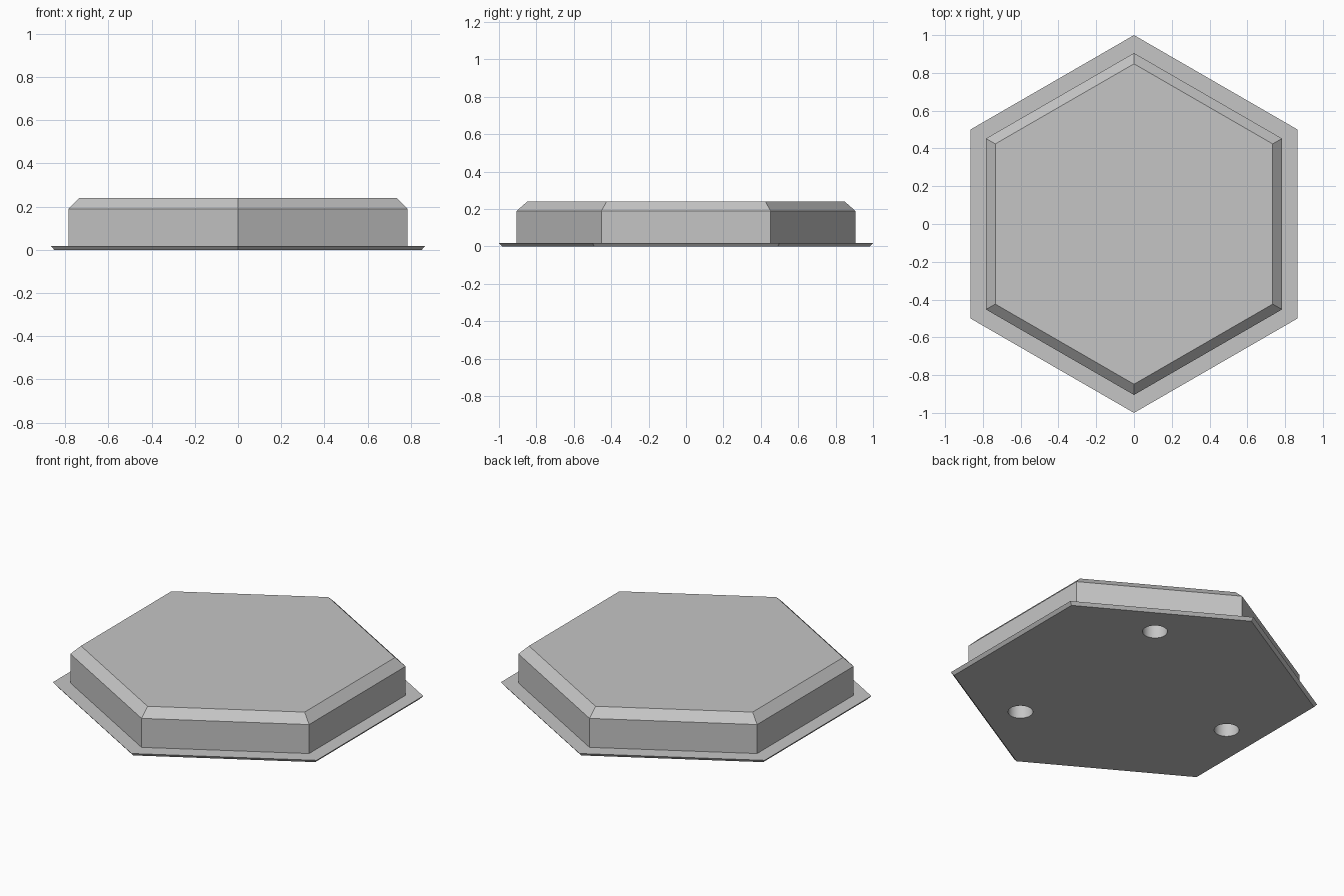
import bpy, bmesh, math

cube = bpy.data.objects.get("Cube")
if cube:
    bpy.data.objects.remove(cube, do_unlink=True)

grey = bpy.data.materials.new("light_grey")
grey.use_nodes = True
colour = (0.56, 0.56, 0.56, 1)
grey.diffuse_color = colour
for node in grey.node_tree.nodes:
    if node.type == 'BSDF_PRINCIPLED':
        node.inputs["Base Color"].default_value = colour


def loft(name, rings, sides, start=0.0, centre=(0, 0)):
    """Closed solid through regular polygons given as (radius, z)."""
    bm = bmesh.new()
    loops = []
    for r, z in rings:
        angles = [start + math.tau * i / sides for i in range(sides)]
        loops.append([bm.verts.new((centre[0] + r * math.cos(a),
                                    centre[1] + r * math.sin(a), z)) for a in angles])
    for low, high in zip(loops, loops[1:]):
        for i in range(sides):
            j = (i + 1) % sides
            bm.faces.new((low[i], low[j], high[j], high[i]))
    bm.faces.new(loops[0][::-1])
    bm.faces.new(loops[-1])
    mesh = bpy.data.meshes.new(name)
    bm.to_mesh(mesh)
    bm.free()
    mesh.materials.append(grey)
    obj = bpy.data.objects.new(name, mesh)
    bpy.context.collection.objects.link(obj)
    return obj


# Hexagonal tile: thin undercut flange, straight walls, chamfered top
profile = [(0.983, 0), (1, 0.018), (0.905, 0.018), (0.905, 0.19), (0.848, 0.24)]
tile = loft("hexagonal_tile", profile, 6, math.pi / 2)
bpy.context.view_layer.objects.active = tile
tile.select_set(True)

# Three round blind sockets in the underside
for k in range(3):
    a = math.radians(60 + 120 * k)
    cutter = loft("socket_cutter", [(0.067, -0.05), (0.067, 0.11)], 32,
                  centre=(0.65 * math.cos(a), 0.65 * math.sin(a)))
    cutter.hide_render = True
    mod = tile.modifiers.new("socket", 'BOOLEAN')
    mod.operation = 'DIFFERENCE'
    mod.solver = 'EXACT'
    mod.object = cutter
    bpy.ops.object.modifier_apply(modifier=mod.name)
    bpy.data.objects.remove(cutter, do_unlink=True)

bpy.ops.object.shade_smooth_by_angle(angle=math.radians(25))
